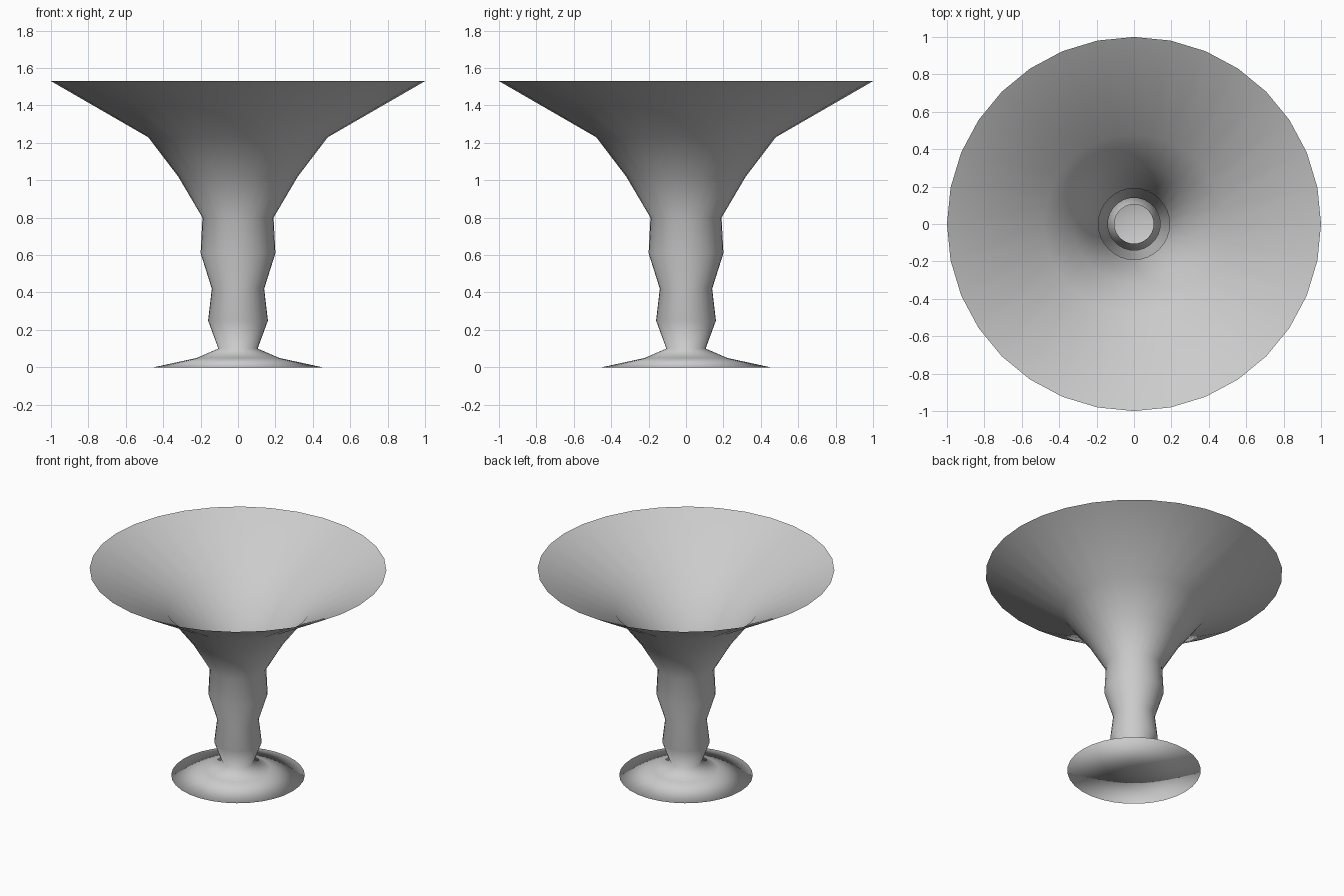
import bpy, bmesh
from math import sin, cos, pi

if "Cube" in bpy.data.objects:
    bpy.data.objects.remove(bpy.data.objects["Cube"])

SIDES = 32

# Outline as (radius, height), from foot edge up to the flared rim
PROFILE = [(0.45, 0.0), (0.22, 0.05), (0.105, 0.10), (0.16, 0.25),
           (0.14, 0.42), (0.20, 0.61), (0.19, 0.80), (0.32, 1.02),
           (0.48, 1.23), (1.0, 1.53)]

bm = bmesh.new()
rings = [[bm.verts.new((r * cos(2 * pi * i / SIDES), r * sin(2 * pi * i / SIDES), z))
          for i in range(SIDES)] for r, z in PROFILE]

# Thin wall, open at the top
for low, high in zip(rings, rings[1:]):
    for i in range(SIDES):
        j = (i + 1) % SIDES
        bm.faces.new((low[i], low[j], high[j], high[i]))

# Closed underside of the foot
centre = bm.verts.new((0, 0, 0))
for i in range(SIDES):
    bm.faces.new((centre, rings[0][(i + 1) % SIDES], rings[0][i]))

# Smooth shading throughout
for f in bm.faces:
    f.smooth = True

mesh = bpy.data.meshes.new("flared_vase")
bm.to_mesh(mesh)
bm.free()
vase = bpy.data.objects.new("flared_vase", mesh)
bpy.context.collection.objects.link(vase)
